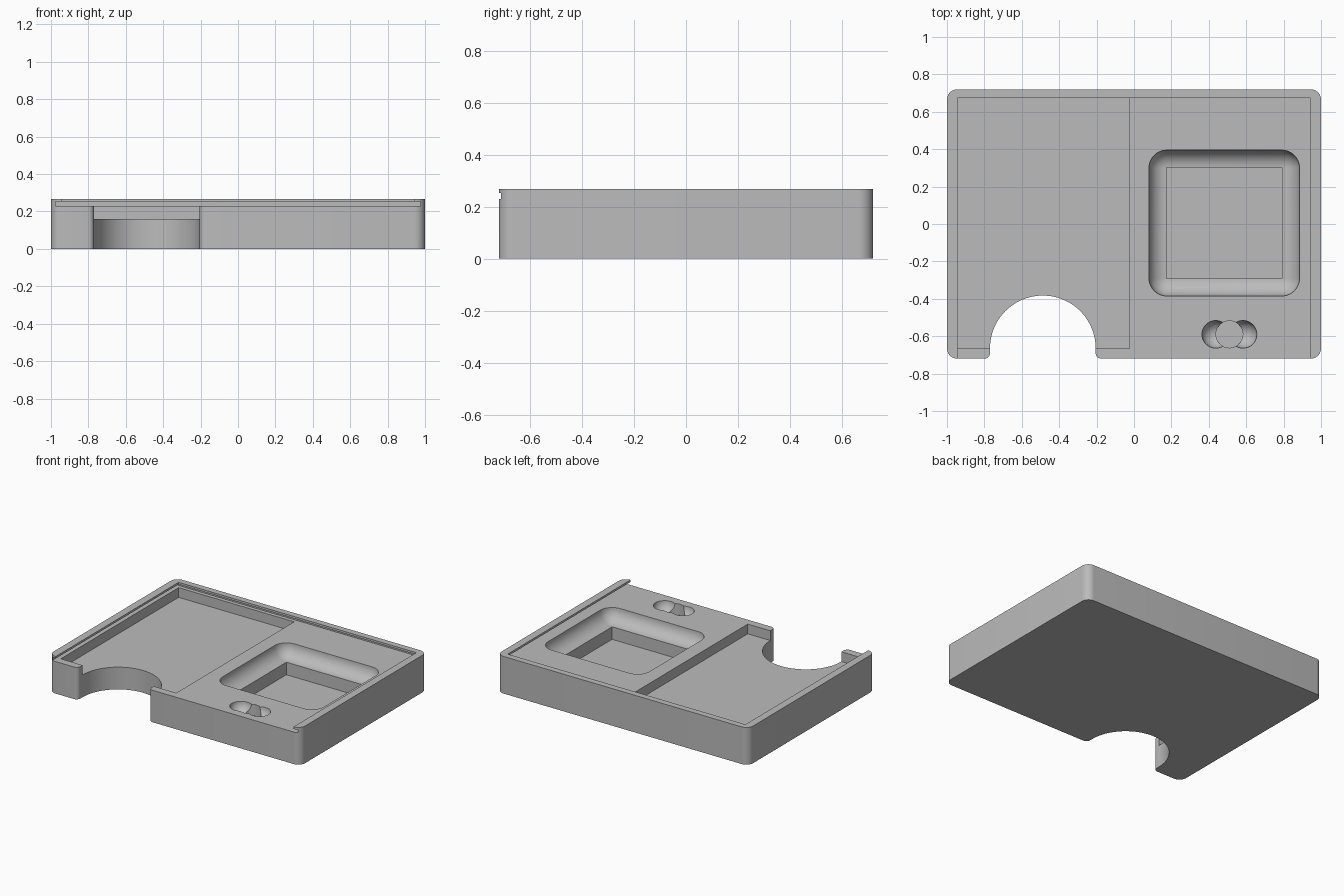
import bpy, bmesh
from math import sin, cos, radians

if "Cube" in bpy.data.objects:
    bpy.data.objects.remove(bpy.data.objects["Cube"])

FLOOR, TOP = 0.23, 0.267

grey = bpy.data.materials.new("plain grey")
grey.use_nodes = True
grey.diffuse_color = (0.5, 0.5, 0.5, 1)
grey.node_tree.nodes["Principled BSDF"].inputs["Base Color"].default_value = (0.5, 0.5, 0.5, 1)


def arc(cx, cy, r, a0, a1, n=10):
    steps = [radians(a0 + (a1 - a0) * i / n) for i in range(n + 1)]
    return [(cx + r * cos(a), cy + r * sin(a)) for a in steps]


def rect(x0, x1, y0, y1):
    return [(x0, y0), (x1, y0), (x1, y1), (x0, y1)]


def round_rect(x0, x1, y0, y1, r, grow=0.0):
    """Rounded rectangle around an inner core, its corners swept by radius r."""
    pts = []
    for x, y, a in ((x0, y0, 180), (x1, y0, 270), (x1, y1, 0), (x0, y1, 90)):
        pts += arc(x, y, r, a, a + 90)
    return pts


def loft(name, sections):
    """Closed solid through stacked outlines, listed from bottom to top."""
    bm = bmesh.new()
    rings = [[bm.verts.new((x, y, z)) for x, y in pts] for pts, z in sections]
    n = len(rings[0])
    for low, high in zip(rings, rings[1:]):
        for i in range(n):
            j = (i + 1) % n
            bm.faces.new((low[i], low[j], high[j], high[i]))
    bm.faces.new(rings[0][::-1])
    bm.faces.new(rings[-1])
    bmesh.ops.recalc_face_normals(bm, faces=bm.faces)
    mesh = bpy.data.meshes.new(name)
    bm.to_mesh(mesh)
    bm.free()
    obj = bpy.data.objects.new(name, mesh)
    bpy.context.collection.objects.link(obj)
    mesh.materials.append(grey)
    return obj


def carve(target, cutter):
    mod = target.modifiers.new("carve", 'BOOLEAN')
    mod.operation = 'DIFFERENCE'
    mod.solver = 'EXACT'
    mod.object = cutter
    bpy.context.view_layer.objects.active = target
    bpy.ops.object.modifier_apply(modifier=mod.name)
    bpy.data.objects.remove(cutter)


# Case outline with rounded corners and the half-round thumb notch at the front
outline = arc(-0.945, -0.665, 0.055, 180, 270)
outline += arc(-0.8, -0.69, 0.03, 270, 360, 6)
outline += arc(-0.4875, -0.665, 0.2825, 180, 0, 48)
outline += arc(-0.175, -0.69, 0.03, 180, 270, 6)
outline += arc(0.945, -0.665, 0.055, 270, 360)
outline += arc(0.945, 0.665, 0.055, 0, 90)
outline += arc(-0.945, 0.665, 0.055, 90, 180)
case = loft("storage_case", [(outline, 0), (outline, TOP)])

# Sliding lid channel: wide undercut groove below a narrower opening, open at the front
wide = rect(-0.975, 0.975, -0.9, 0.7)
narrow = rect(-0.945, 0.945, -0.9, 0.675)
carve(case, loft("lid_groove_cutter", [(wide, FLOOR), (wide, 0.252)]))
carve(case, loft("lid_opening_cutter", [(narrow, 0.24), (narrow, 0.3)]))

# Flat tray on the right-hand side of the case
tray = rect(-0.943, -0.025, -0.665, 0.673)
carve(case, loft("tray_cutter", [(tray, 0.16), (tray, 0.245)]))

# Dish with coved sides leading down to a square pocket
core, cove = (0.175, 0.79, -0.29, 0.3), 0.095
sections = [(round_rect(*core, 0.001), 0.045)]
for i in range(12, -1, -1):
    a = radians(90 * i / 12)
    sections.append((round_rect(*core, max(cove * cos(a), 0.001)), FLOOR - cove * sin(a)))
sections.append((round_rect(*core, cove), 0.245))
carve(case, loft("dish_cutter", sections))

# Small holder: a round flat-bottomed well with a finger scoop either side
for x in (0.437, 0.583):
    bpy.ops.mesh.primitive_uv_sphere_add(segments=40, ring_count=20, radius=0.074,
                                         location=(x, -0.59, FLOOR + 0.002))
    carve(case, bpy.context.object)
well = arc(0.51, -0.59, 0.072, 0, 351, 39)
carve(case, loft("well_cutter", [(well, 0.15), (well, 0.245)]))

# Single colour and smooth curves with sharp edges
case.data.materials.clear()
case.data.materials.append(grey)
for face in case.data.polygons:
    face.material_index = 0
bpy.ops.object.select_all(action='DESELECT')
case.select_set(True)
bpy.context.view_layer.objects.active = case
bpy.ops.object.shade_smooth_by_angle(angle=radians(30))
